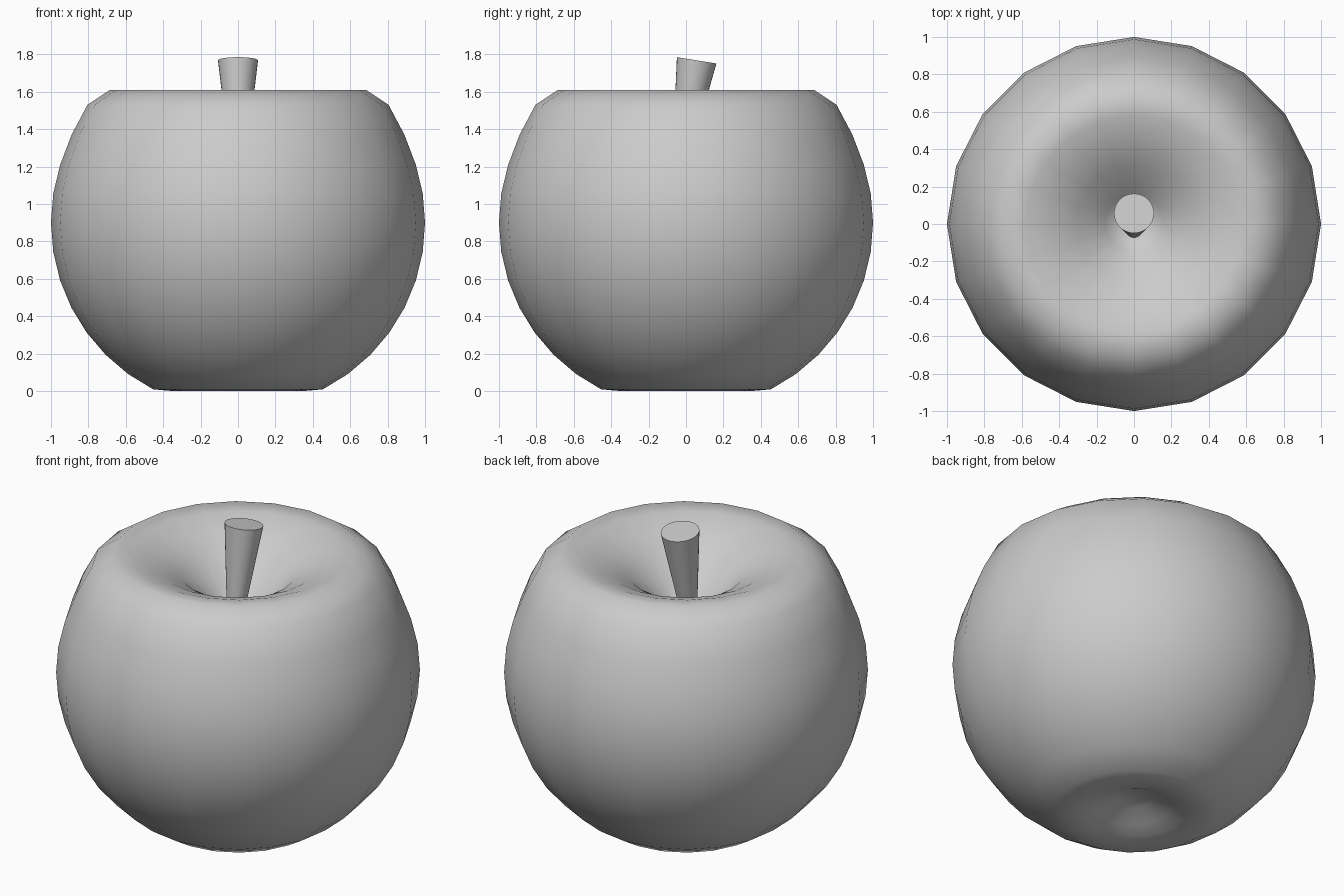
import bpy, bmesh, math
from mathutils import Vector

if "Cube" in bpy.data.objects:
    bpy.data.objects.remove(bpy.data.objects["Cube"])

SIDES = 20


def lathe(name, profile, sides):
    """Revolve (radius, z) points, poles at both ends, around z."""
    bm = bmesh.new()
    rings = []
    for r, z in profile:
        if r == 0:
            rings.append([bm.verts.new((0, 0, z))] * sides)
        else:
            rings.append([bm.verts.new((r * math.cos(2 * math.pi * i / sides),
                                        r * math.sin(2 * math.pi * i / sides), z))
                          for i in range(sides)])
    for a, b in zip(rings, rings[1:]):
        for i in range(sides):
            j = (i + 1) % sides
            bm.faces.new(list(dict.fromkeys((a[i], a[j], b[j], b[i]))))
    bmesh.ops.recalc_face_normals(bm, faces=bm.faces)
    mesh = bpy.data.meshes.new(name)
    bm.to_mesh(mesh)
    bm.free()
    mesh.shade_smooth()
    obj = bpy.data.objects.new(name, mesh)
    bpy.context.collection.objects.link(obj)
    return obj


# Fruit body: shallow dimple below, round sides, funnel on top
bottom = [(0, 0.10), (0.10, 0.085), (0.20, 0.04), (0.28, 0.012), (0.35, 0.0)]
sides = [(math.cos(math.radians(9 * k)), 0.9 + math.sin(math.radians(9 * k)))
         for k in range(-7, 3)]
top = [(0.89, 1.37), (0.805, 1.53), (0.685, 1.61), (0.58, 1.60), (0.454, 1.555),
       (0.309, 1.48), (0.156, 1.33), (0, 1.21)]
lathe("fruit_body", bottom + sides + top, SIDES)

# Stem: tapered, leaning towards the back
base, tip = Vector((0, -0.035, 1.2)), Vector((0, 0.057, 1.768))
axis = tip - base
bpy.ops.mesh.primitive_cone_add(vertices=32, radius1=0.04, radius2=0.107,
                                depth=axis.length, location=(base + tip) / 2,
                                rotation=axis.to_track_quat('Z', 'Y').to_euler())
stem = bpy.context.object
stem.name = "stem"
bpy.ops.object.shade_smooth_by_angle(angle=math.radians(40))
